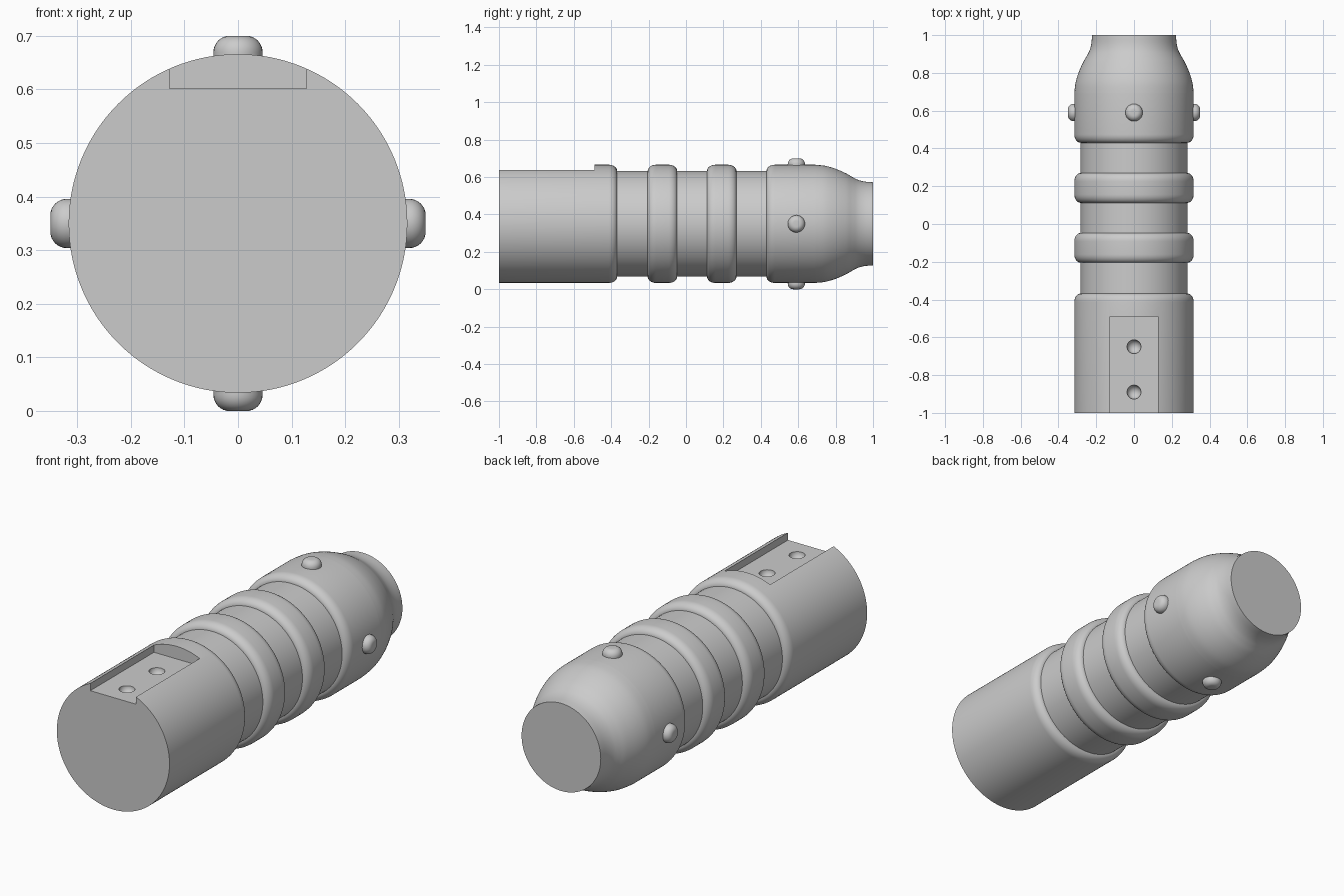
import bpy, bmesh, math
from mathutils import Matrix, Vector

cube = bpy.data.objects.get("Cube")
if cube:
    bpy.data.objects.remove(cube, do_unlink=True)

AXIS_Z, R, GROOVE = 0.35, 0.316, 0.283

grey = bpy.data.materials.new("metal grey")
grey.use_nodes = True
colour = (0.6, 0.6, 0.6, 1)
grey.diffuse_color = colour
grey.node_tree.nodes["Principled BSDF"].inputs["Base Color"].default_value = colour


def finish(ob, angle=35):
    bpy.ops.object.select_all(action="DESELECT")
    ob.select_set(True)
    bpy.context.view_layer.objects.active = ob
    bpy.ops.object.shade_smooth_by_angle(angle=math.radians(angle))


def lathe(name, profile, steps=128):
    """Solid of revolution about local z from (radius, height) points."""
    bm = bmesh.new()
    verts = [bm.verts.new((r, 0, h)) for r, h in profile]
    edges = [bm.edges.new(p) for p in zip(verts, verts[1:])]
    bmesh.ops.spin(bm, geom=verts + edges, axis=(0, 0, 1), cent=(0, 0, 0),
                   angle=math.tau, steps=steps, use_duplicate=False)
    bmesh.ops.remove_doubles(bm, verts=bm.verts, dist=1e-5)
    for top in (profile[0][1], profile[-1][1]):
        rim = [e for e in bm.edges if e.is_boundary
               and abs(e.verts[0].co.z - top) < 1e-5]
        if rim:
            bmesh.ops.contextual_create(bm, geom=rim)
    bmesh.ops.recalc_face_normals(bm, faces=bm.faces)
    me = bpy.data.meshes.new(name)
    bm.to_mesh(me)
    bm.free()
    me.materials.append(grey)
    ob = bpy.data.objects.new(name, me)
    bpy.context.collection.objects.link(ob)
    return ob


def shoulder(y, inward, depth=0.034, length=0.045, n=8):
    """Rounded edge rising from the groove (inward=1) or falling into it (-1)."""
    pts = []
    for i in range(n + 1):
        a = math.pi / 2 * i / n
        pts.append((R - depth + depth * math.sin(a),
                    y + inward * length * (1 - math.cos(a))))
    return pts if inward > 0 else pts[::-1]


def smooth_curve(pts, n=5):
    """Catmull-Rom curve through the points."""
    p = [Vector(q) for q in [pts[0]] + pts + [pts[-1]]]
    out = []
    for a, b, c, d in zip(p, p[1:], p[2:], p[3:]):
        for i in range(n):
            t = i / n
            out.append(tuple(0.5 * (2*b + (c-a)*t + (2*a-5*b+4*c-d)*t*t
                                    + (3*b-a-3*c+d)*t**3)))
    return out + [tuple(pts[-1])]


# Body: grip, two raised rings and the tapered head in one turned profile
profile = [(R, -1.0)] + shoulder(-0.368, -1)
for start, end in ((-0.205, -0.047), (0.112, 0.27)):
    profile += [(GROOVE, profile[-1][1]), (GROOVE, start)]
    profile += shoulder(start, 1) + shoulder(end, -1)
profile += [(GROOVE, profile[-1][1]), (GROOVE, 0.43)] + shoulder(0.43, 1)
profile += smooth_curve([(R, 0.69), (0.31, 0.745), (0.294, 0.80), (0.27, 0.855),
                         (0.25, 0.89), (0.235, 0.92), (0.226, 0.955), (0.222, 1.0)])
body = lathe("body", profile)
body.data.transform(Matrix.Translation((0, 0, AXIS_Z)) @ Matrix.Rotation(-math.pi / 2, 4, "X"))


def cut(target, cutter):
    mod = target.modifiers.new("cut", "BOOLEAN")
    mod.object, mod.solver = cutter, "EXACT"
    bpy.context.view_layer.objects.active = target
    bpy.ops.object.modifier_apply(modifier=mod.name)
    bpy.data.objects.remove(cutter, do_unlink=True)


# Flat slot on top of the grip
FLOOR = 0.602
bpy.ops.mesh.primitive_cube_add(size=1, location=(0, -0.79, FLOOR + 0.1))
slot = bpy.context.object
slot.scale = (0.256, 0.6, 0.2)
slot.data.materials.append(grey)
cut(body, slot)

# Dimples in the slot floor
for y in (-0.65, -0.89):
    bpy.ops.mesh.primitive_uv_sphere_add(segments=32, ring_count=24, radius=0.037,
                                         location=(0, y, FLOOR))
    dimple = bpy.context.object
    dimple.data.materials.append(grey)
    cut(body, dimple)
finish(body)

# Rounded studs around the head
stud_profile = [(0.046, 0.29), (0.046, 0.319)]
stud_profile += [(0.016 + 0.03 * math.cos(a), 0.319 + 0.031 * math.sin(a))
                 for a in (math.pi / 2 * i / 8 for i in range(1, 9))]
for i, side in enumerate(("top", "left", "bottom", "right")):
    stud = lathe(side + "_stud", stud_profile, 32)
    stud.data.transform(Matrix.Translation((0, 0.59, AXIS_Z))
                        @ Matrix.Rotation(i * math.pi / 2, 4, "Y"))
    finish(stud)
